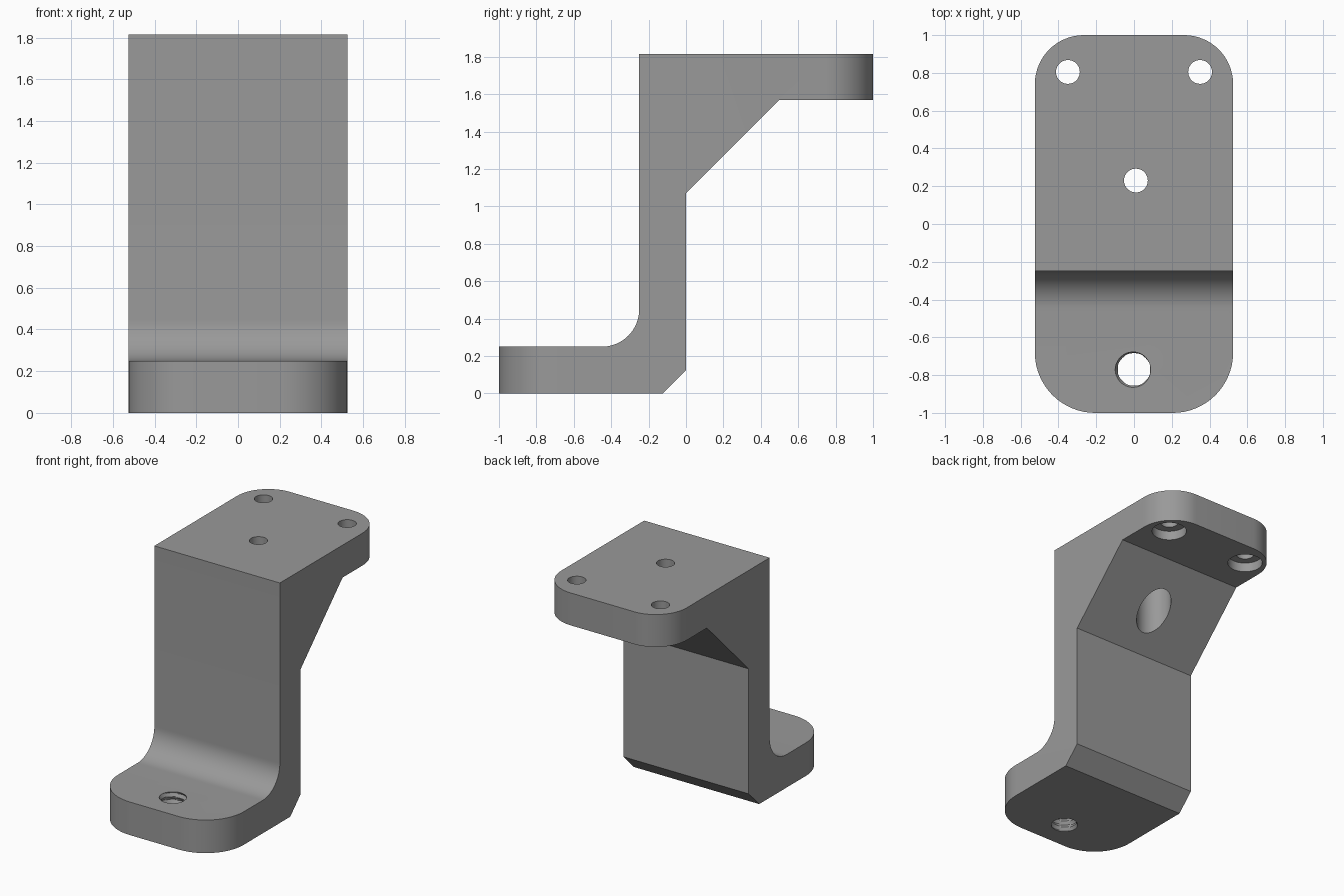
import bpy, bmesh, math

if "Cube" in bpy.data.objects:
    bpy.data.objects.remove(bpy.data.objects["Cube"])

grey = bpy.data.materials.new("bracket grey")
grey.diffuse_color = (0.32, 0.32, 0.32, 1)
grey.use_nodes = True
grey.node_tree.nodes["Principled BSDF"].inputs["Base Color"].default_value = grey.diffuse_color


def finish(name, bm):
    bmesh.ops.recalc_face_normals(bm, faces=bm.faces[:])
    me = bpy.data.meshes.new(name)
    bm.to_mesh(me)
    bm.free()
    me.materials.append(grey)
    ob = bpy.data.objects.new(name, me)
    bpy.context.collection.objects.link(ob)
    return ob


def prism(name, points, direction):
    bm = bmesh.new()
    face = bm.faces.new([bm.verts.new(p) for p in points])
    ext = bmesh.ops.extrude_face_region(bm, geom=[face])
    moved = [v for v in ext["geom"] if isinstance(v, bmesh.types.BMVert)]
    bmesh.ops.translate(bm, verts=moved, vec=direction)
    return finish(name, bm)


def stack(name, x, y, levels, radius, n):
    """Closed round body; radius(level index, angle) gives its surface."""
    bm = bmesh.new()
    rings = []
    for i, z in enumerate(levels):
        ring = []
        for j in range(n):
            a = 2 * math.pi * j / n
            r = radius(i, a)
            ring.append(bm.verts.new((x + r * math.cos(a), y + r * math.sin(a), z)))
        rings.append(ring)
    for lo, hi in zip(rings, rings[1:]):
        for j in range(n):
            k = (j + 1) % n
            bm.faces.new((lo[j], lo[k], hi[k], hi[j]))
    bm.faces.new(rings[0][::-1])
    bm.faces.new(rings[-1])
    return finish(name, bm)


def arc(cx, cy, r, start, end, n=16):
    return [(cx + r * math.cos(math.radians(start + (end - start) * i / n)),
             cy + r * math.sin(math.radians(start + (end - start) * i / n)))
            for i in range(n + 1)]


# Z-shaped side profile with front fillet, rear gusset and bottom chamfer
side = [(-1.1, 0), (-0.125, 0), (0, 0.125), (0, 1.07), (0.5, 1.57), (1.1, 1.57),
        (1.1, 1.815), (-0.25, 1.815)]
side += arc(-0.45, 0.45, 0.2, 0, -90) + [(-1.1, 0.25)]
bracket = prism("bracket", [(-0.6, y, z) for y, z in side], (1.2, 0, 0))

# Plan outline with rounded corners
W, RB, RF = 0.525, 0.26, 0.32
plan = (arc(W - RB, 1 - RB, RB, 0, 90) + arc(-W + RB, 1 - RB, RB, 90, 180)
        + arc(-W + RF, -1 + RF, RF, 180, 270) + arc(W - RF, -1 + RF, RF, 270, 360))
outline = prism("outline_cutter", [(x, y, -0.1) for x, y in plan], (0, 0, 2.1))

cutters = [(outline, 'INTERSECT')]

# Counterbored screw holes in the top plate
for x, y, bottom in ((-0.35, 0.805, 1.45), (0.35, 0.805, 1.45), (0.01, 0.23, 1.0)):
    bore = (0.122, 0.122, 0.063, 0.063)
    hole = stack("screw_hole_cutter", x, y, (bottom, 1.64, 1.64, 1.9),
                 lambda i, a: bore[i], 40)
    cutters.append((hole, 'DIFFERENCE'))

# Threaded hole in the foot
PITCH, STEPS = 0.05, 8


def thread(i, a):
    phase = (i / STEPS - a / (2 * math.pi)) % 1
    return 0.086 + 0.015 * (1 - abs(2 * phase - 1))


levels = [-0.052 + PITCH * i / STEPS for i in range(STEPS * 7 + 1)]
cutters.append((stack("thread_cutter", 0, -0.77, levels, thread, 40), 'DIFFERENCE'))

# Apply the cuts and drop the cutters
bpy.context.view_layer.objects.active = bracket
bracket.select_set(True)
for cutter, operation in cutters:
    mod = bracket.modifiers.new("cut", 'BOOLEAN')
    mod.object, mod.operation, mod.solver = cutter, operation, 'EXACT'
    bpy.ops.object.modifier_apply(modifier=mod.name)
    bpy.data.objects.remove(cutter)

bpy.ops.object.shade_smooth_by_angle(angle=math.radians(25))
